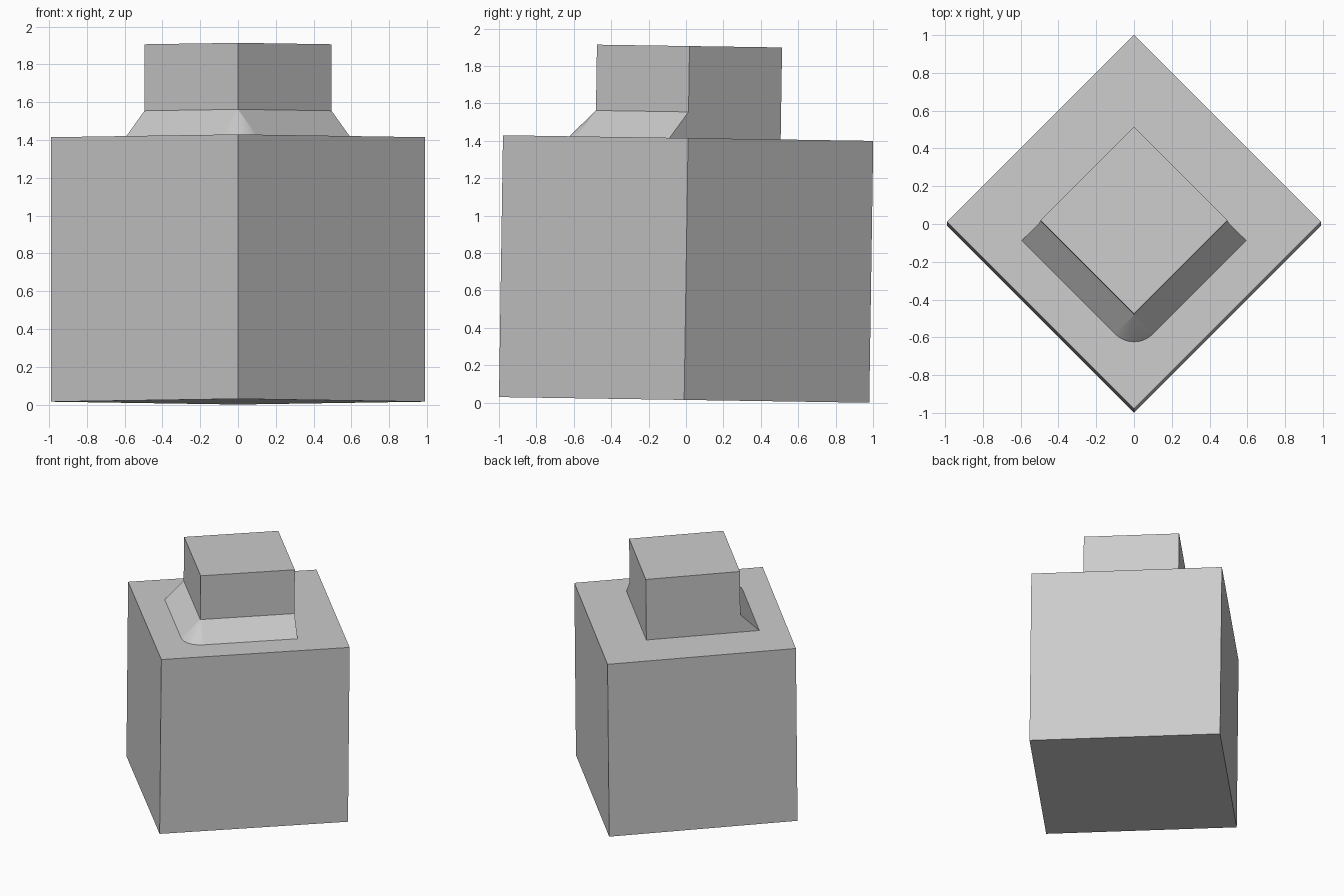
import bpy, bmesh, math
from mathutils import Matrix

cube = bpy.data.objects.get("Cube")
if cube:
    bpy.data.objects.remove(cube, do_unlink=True)

# One plain grey material
GREY = (0.604, 0.604, 0.604, 1.0)
mat = bpy.data.materials.new("light grey")
mat.diffuse_color = GREY
mat.use_nodes = True
mat.node_tree.nodes["Principled BSDF"].inputs["Base Color"].default_value = GREY

BODY = 0.70       # half side of the large block
NECK = 0.35       # half side of the small block
DECK = 1.40       # top of the large block
TOP = 1.892       # top of the small block
FLARE = 0.14      # height and reach of the sloped skirt

# The whole stack stands on its corner direction and leans very slightly back
PLACE = (Matrix.Translation((0, -0.01, 0.015))
         @ Matrix.Rotation(-0.0152, 4, 'X')
         @ Matrix.Rotation(math.radians(45), 4, 'Z'))


def finish(name, bm):
    bmesh.ops.recalc_face_normals(bm, faces=bm.faces)
    mesh = bpy.data.meshes.new(name)
    bm.to_mesh(mesh)
    bm.free()
    mesh.materials.append(mat)
    obj = bpy.data.objects.new(name, mesh)
    obj.matrix_world = PLACE
    bpy.context.collection.objects.link(obj)
    return obj


def block(name, half, z0, z1):
    bm = bmesh.new()
    bmesh.ops.create_cube(bm, size=1, matrix=Matrix.Translation((0, 0, (z0 + z1) / 2))
                          @ Matrix.Diagonal((2 * half, 2 * half, z1 - z0, 1)))
    return finish(name, bm)


block("body_block", BODY, 0, DECK)
block("neck_block", NECK, DECK, TOP)

# Sloped skirt along the two front walls, with a rounded cone corner
bm = bmesh.new()
n, r, zt = NECK, NECK + FLARE, DECK + FLARE
top_a, top_c, top_b = [bm.verts.new(p) for p in ((n, -n, zt), (-n, -n, zt), (-n, n, zt))]
end_a, end_b = bm.verts.new((n, -r, DECK)), bm.verts.new((-r, n, DECK))
foot_a, foot_b = bm.verts.new((n, -n, DECK)), bm.verts.new((-n, n, DECK))
STEPS = 16
arc = []
for i in range(STEPS + 1):
    a = math.radians(270 - 90 * i / STEPS)
    arc.append(bm.verts.new((-n + FLARE * math.cos(a), -n + FLARE * math.sin(a), DECK)))
bm.faces.new((top_a, top_c, arc[0], end_a))
bm.faces.new((top_c, top_b, end_b, arc[-1]))
for p, q in zip(arc, arc[1:]):
    bm.faces.new((top_c, q, p)).smooth = True
bm.faces.new((top_a, end_a, foot_a))
bm.faces.new((top_b, foot_b, end_b))
finish("front_skirt", bm)
